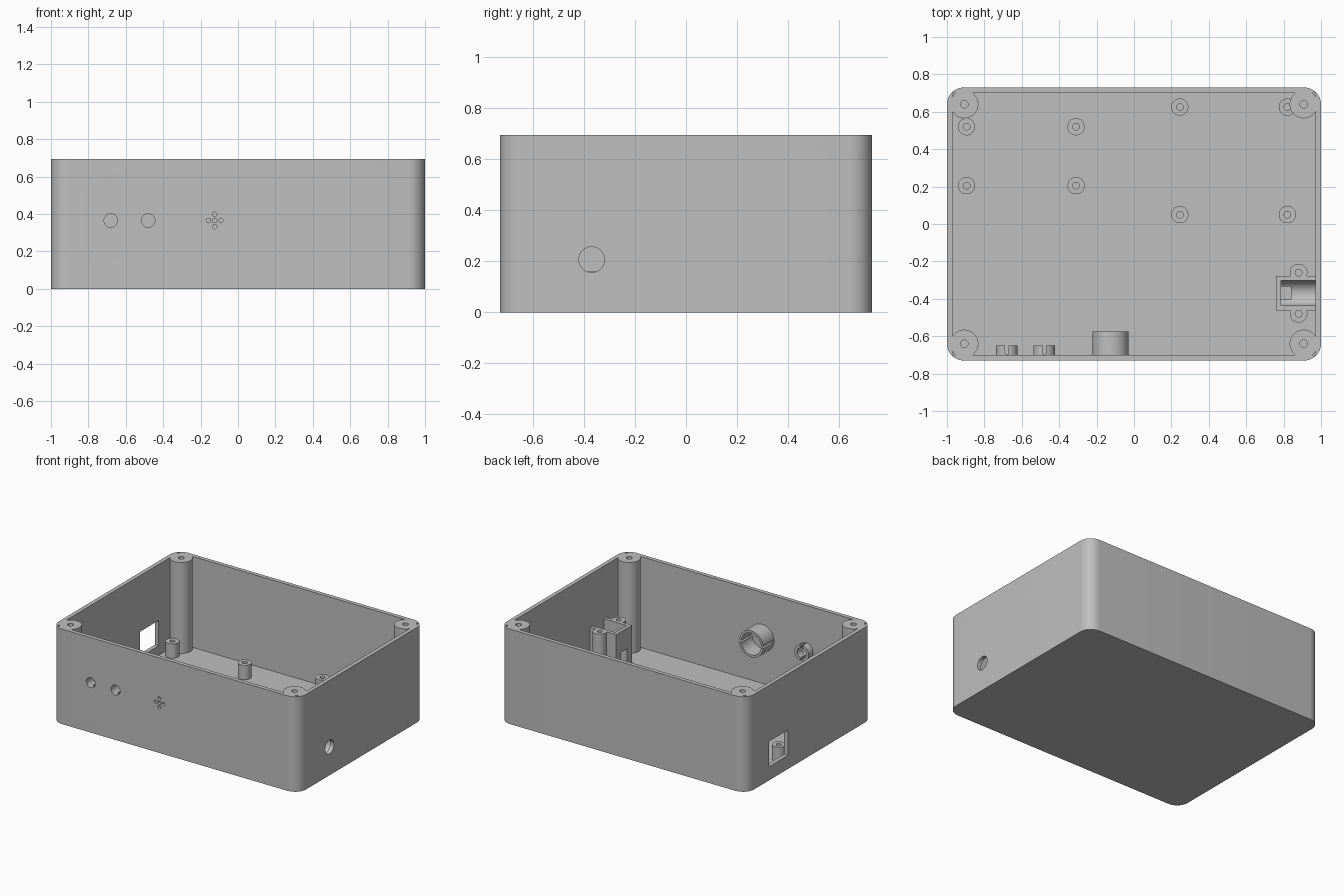
import bpy, bmesh, math
from mathutils import Matrix, Vector

if "Cube" in bpy.data.objects:
    bpy.data.objects.remove(bpy.data.objects["Cube"], do_unlink=True)

grey = bpy.data.materials.new("plain grey")
grey.use_nodes = True
COLOUR = (0.52, 0.52, 0.52, 1)
grey.diffuse_color = COLOUR
grey.node_tree.nodes["Principled BSDF"].inputs["Base Color"].default_value = COLOUR

HX, HY, H = 1.0, 0.73, 0.695        # half sizes and height
WALL, FLOOR = 0.03, 0.03
parts = []


def add(name, bm):
    bmesh.ops.recalc_face_normals(bm, faces=bm.faces)
    mesh = bpy.data.meshes.new(name)
    bm.to_mesh(mesh)
    bm.free()
    mesh.materials.append(grey)
    ob = bpy.data.objects.new(name, mesh)
    bpy.context.collection.objects.link(ob)
    return ob


def box(name, lo, hi, round_corners=0):
    lo, hi = Vector(lo), Vector(hi)
    bm = bmesh.new()
    bmesh.ops.create_cube(bm, size=1)
    for v in bm.verts:
        v.co = (lo + hi) / 2 + v.co * (hi - lo)
    if round_corners:
        upright = [e for e in bm.edges
                   if abs(e.verts[0].co.z - e.verts[1].co.z) > 0.01]
        bmesh.ops.bevel(bm, geom=upright, offset=round_corners,
                        segments=12, profile=0.5, affect='EDGES')
    return add(name, bm)


def cylinder(name, start, axis, length, r, sides=48):
    """Cylinder from a start point along +x, +y or +z."""
    bm = bmesh.new()
    bmesh.ops.create_cone(bm, cap_ends=True, segments=sides,
                          radius1=r, radius2=r, depth=length)
    d = Vector({'x': (1, 0, 0), 'y': (0, 1, 0), 'z': (0, 0, 1)}[axis])
    turn = Vector((0, 0, 1)).rotation_difference(d).to_matrix().to_4x4()
    place = Matrix.Translation(Vector(start) + d * length / 2)
    bmesh.ops.transform(bm, matrix=place @ turn, verts=bm.verts)
    return add(name, bm)


def combine(ob, other, operation='DIFFERENCE'):
    """Apply a boolean and remove the helper."""
    mod = ob.modifiers.new("bool", 'BOOLEAN')
    mod.object, mod.operation, mod.solver = other, operation, 'EXACT'
    bpy.context.view_layer.update()
    graph = bpy.context.evaluated_depsgraph_get()
    mesh = bpy.data.meshes.new_from_object(ob.evaluated_get(graph))
    ob.modifiers.clear()
    ob.data = mesh
    bpy.data.objects.remove(other, do_unlink=True)


# Case: rounded box, hollowed around four full-height screw posts
case = box("case", (-HX, -HY, 0), (HX, HY, H), 0.09)
cavity = box("cavity", (WALL - HX, WALL - HY, FLOOR),
             (HX - WALL, HY - WALL, H + 0.1))
posts = [(sx * 0.907, sy * 0.64) for sx in (-1, 1) for sy in (-1, 1)]
for x, y in posts:
    combine(cavity, cylinder("post", (x, y, -0.1), 'z', 1.2, 0.075))
combine(case, cavity)
for x, y in posts:
    combine(case, cylinder("screw_hole", (x, y, H - 0.25), 'z', 0.4, 0.02, 24))

# Openings in the front wall: two buttons and a cross of sound holes
BUTTONS, SOUND_X, FRONT_Z = (-0.68, -0.48), -0.125, 0.365
for x in BUTTONS:
    combine(case, cylinder("hole", (x, -0.8, FRONT_Z), 'y', 0.15, 0.036))
for dx, dz in ((0, 0), (1, 0), (-1, 0), (0, 1), (0, -1)):
    combine(case, cylinder("hole", (SOUND_X + dx * 0.033, -0.8,
                                    FRONT_Z + dz * 0.033), 'y', 0.15, 0.012, 24))

# Openings in the side walls: socket window and power hole
JACK_Y, JACK_Z = -0.37, 0.207
combine(case, box("window", (-1.1, 0.25, 0.1), (-0.94, 0.467, 0.285)))
combine(case, cylinder("hole", (0.94, JACK_Y, JACK_Z), 'x', 0.15, 0.05))
parts.append(case)


# Split collars behind the front wall
def collar(name, x, r_out, r_in, y_end, slot_size):
    y0 = WALL - HY
    ob = cylinder(name, (x, y0, FRONT_Z), 'y', y_end - y0, r_out)
    combine(ob, cylinder("bore", (x, y0 - 0.1, FRONT_Z), 'y', 0.4, r_in))
    sx, sz = slot_size
    combine(ob, box("slot", (x - sx, y0 + 0.004, FRONT_Z - sz),
                    (x + sx, y_end + 0.1, FRONT_Z + sz)))
    parts.append(ob)


for i, x in enumerate(BUTTONS):
    collar(f"button_collar_{i + 1}", x, 0.058, 0.037, -0.65, (0.009, 0.1))
collar("buzzer_collar", SOUND_X, 0.097, 0.08, -0.575, (0.15, 0.009))

# Board standoffs: one rectangle of four on each side
STANDOFF_TOP = 0.135
spots = [(x, y) for x in (-0.895, -0.31) for y in (0.205, 0.52)]
spots += [(x, y) for x in (0.245, 0.82) for y in (0.05, 0.625)]
for i, (x, y) in enumerate(spots):
    ob = cylinder(f"standoff_{i + 1}", (x, y, 0.02), 'z', STANDOFF_TOP - 0.02, 0.046)
    combine(ob, cylinder("bore", (x, y, 0.035), 'z', 0.3, 0.018, 24))
    parts.append(ob)

# Power socket cradle: block with two screw ears and an open-topped channel
TOP = 0.31
cradle = box("socket_cradle", (0.76, JACK_Y - 0.092, 0.02),
             (HX - WALL + 0.003, JACK_Y + 0.092, TOP))
ears = [JACK_Y - 0.11, JACK_Y + 0.11]
for y in ears:
    combine(cradle, cylinder("ear", (0.88, y, 0.02), 'z', TOP - 0.02, 0.047), 'UNION')
channel = cylinder("channel", (0.785, JACK_Y, JACK_Z), 'x', 0.25, 0.067)
combine(channel, box("channel_top", (0.785, JACK_Y - 0.067, JACK_Z),
                     (1.035, JACK_Y + 0.067, 0.5)), 'UNION')
combine(cradle, channel)
combine(cradle, box("wire_slot", (0.7, JACK_Y - 0.035, FLOOR),
                    (0.84, JACK_Y + 0.035, 0.16)))
for y in ears:
    combine(cradle, cylinder("bore", (0.88, y, 0.15), 'z', 0.3, 0.018, 24))
parts.append(cradle)

# Smooth the round surfaces, keep the corners crisp
bpy.ops.object.select_all(action='DESELECT')
for ob in parts:
    ob.select_set(True)
bpy.context.view_layer.objects.active = case
bpy.ops.object.shade_smooth_by_angle(angle=math.radians(30))
